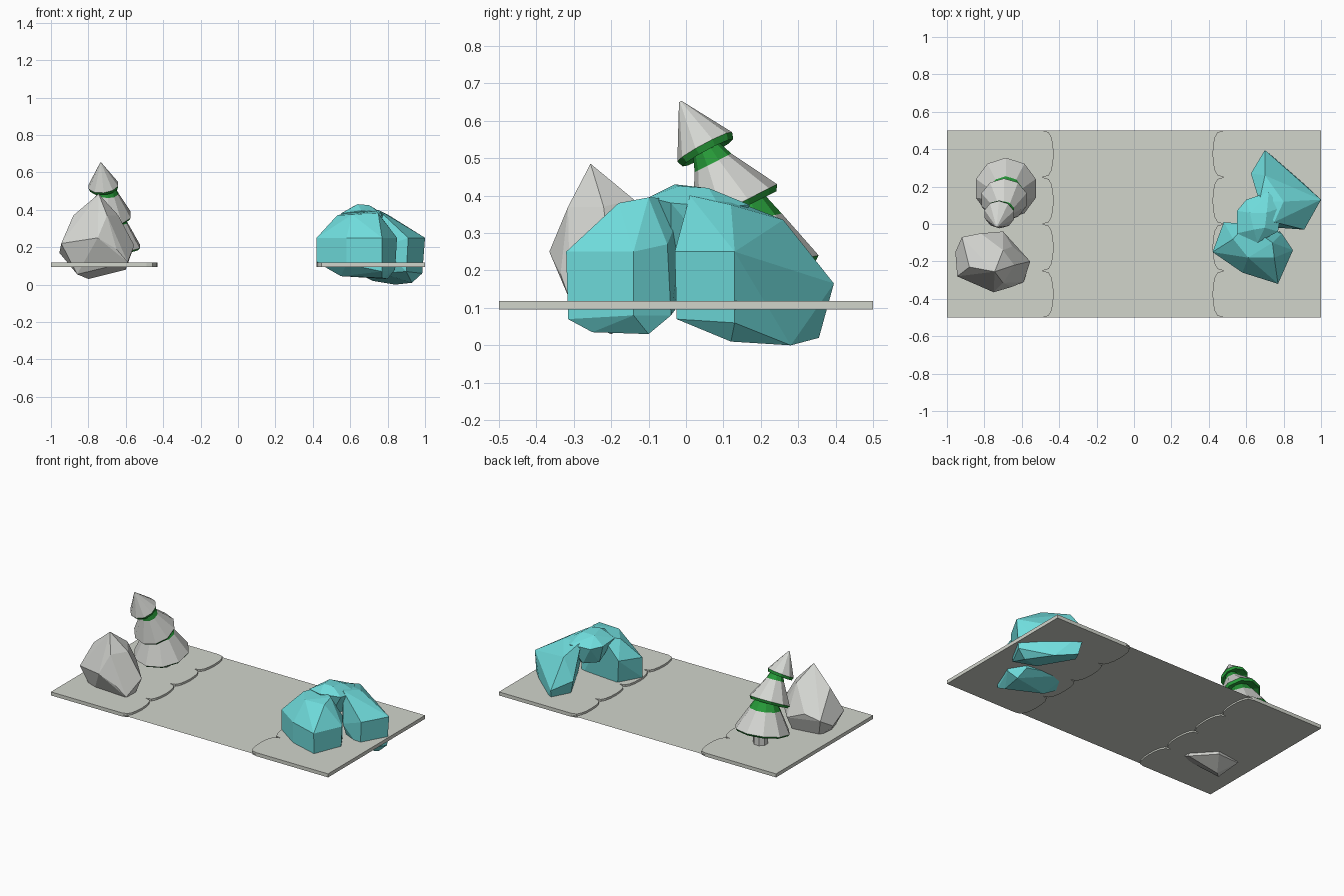
import bpy, bmesh, math
from mathutils import Vector

if "Cube" in bpy.data.objects:
    bpy.data.objects.remove(bpy.data.objects["Cube"])


def material(name, rgb):
    m = bpy.data.materials.new(name)
    m.diffuse_color = (*rgb, 1)
    m.use_nodes = True
    m.node_tree.nodes["Principled BSDF"].inputs["Base Color"].default_value = m.diffuse_color
    return m


snow = material("snow", (0.64, 0.66, 0.60))
pale = material("pale_grey", (0.66, 0.67, 0.64))
green = material("pine_green", (0.02, 0.32, 0.04))
teal = material("ice_teal", (0.16, 0.72, 0.72))


def finish(name, bm, *mats):
    bmesh.ops.recalc_face_normals(bm, faces=bm.faces[:])
    me = bpy.data.meshes.new(name)
    bm.to_mesh(me)
    bm.free()
    for m in mats:
        me.materials.append(m)
    ob = bpy.data.objects.new(name, me)
    bpy.context.collection.objects.link(ob)
    return ob


def hull(name, pts, mat):
    """Faceted boulder wrapped around a few corner points."""
    bm = bmesh.new()
    for p in pts:
        bm.verts.new(p)
    res = bmesh.ops.convex_hull(bm, input=bm.verts[:])
    loose = [v for v in bm.verts if not v.link_faces]
    bmesh.ops.delete(bm, geom=loose, context='VERTS')
    bmesh.ops.dissolve_limit(bm, angle_limit=math.radians(6),
                             verts=bm.verts[:], edges=bm.edges[:])
    return finish(name, bm, mat)


def tier(name, base, axis, rings, mats, sides=10):
    """Tilted lathe; each ring is (radius, height, material of band below)."""
    q = Vector((0, 0, 1)).rotation_difference(Vector(axis))
    bm = bmesh.new()
    loops = []
    for r, h, _ in rings:
        loops.append([bm.verts.new(Vector(base) + q @ Vector((
            r * math.cos(math.tau * (i + .5) / sides),
            r * math.sin(math.tau * (i + .5) / sides), h))) for i in range(sides)])
    for k in range(1, len(loops)):
        for i in range(sides):
            j = (i + 1) % sides
            f = bm.faces.new((loops[k-1][i], loops[k-1][j], loops[k][j], loops[k][i]))
            f.material_index = rings[k][2]
    bm.faces.new(loops[0]).material_index = rings[0][2]
    bm.faces.new(loops[-1]).material_index = rings[-1][2]
    return finish(name, bm, *mats)


# Thin ground sheet
bm = bmesh.new()
bm.faces.new([bm.verts.new(p) for p in
              ((-1, -.5, .105), (1, -.5, .105), (1, .5, .105), (-1, .5, .105))])
finish("ground_sheet", bm, snow)


# Snow banks with scalloped inner edges at both ends
def bank(name, side, reach):
    edge = []
    for k in range(4):
        for i in range(9):
            if k and i == 0:
                continue
            a = math.pi * i / 8
            x = reach + .06 * (1 - math.sin(a) ** 0.6)
            edge.append((side * x, -.5 + .25 * k + .125 * (1 - math.cos(a))))
    outline = [(side, -.5)] + edge + [(side, .5)]
    bm = bmesh.new()
    lo, hi = [[bm.verts.new((x, y, z)) for x, y in outline] for z in (.095, .118)]
    bm.faces.new(lo)
    bm.faces.new(hi)
    n = len(outline)
    for i in range(n):
        j = (i + 1) % n
        bm.faces.new((lo[i], lo[j], hi[j], hi[i]))
    finish(name, bm, snow)


bank("left_snow_bank", -1, .43)
bank("right_snow_bank", 1, .42)

# Leaning snow-covered pine: trunk and three tiers
tier("trunk", (-.675, .195, .1), (0, 0, 1), [(.045, 0, 0), (.045, .15, 0)], [pale], 8)
tier("bottom_branches", (-.685, .19, .205), (0, -.21, .98),
     [(.10, .01, 1), (.158, -.012, 1), (.168, 0, 1), (.095, .13, 0), (.06, .19, 1)], [pale, green])
tier("middle_branches", (-.695, .13, .373), (0, -.45, .89),
     [(.06, .01, 1), (.117, -.016, 1), (.127, 0, 1), (.055, .128, 0), (.035, .18, 1)], [pale, green])
tier("top_branches", (-.72, .05, .53), (-.1, -.47, .87),
     [(.04, .0, 1), (.077, -.018, 1), (.083, 0, 1), (.004, .138, 0)], [pale, green])

# Grey boulder
hull("boulder", [
    (-.745, -.255, .485), (-.88, -.23, .37), (-.70, -.14, .39), (-.64, -.22, .37),
    (-.70, -.315, .37), (-.945, -.28, .22), (-.955, -.15, .17), (-.92, -.07, .22),
    (-.82, -.05, .25), (-.70, -.04, .20), (-.65, -.12, .28), (-.555, -.20, .21),
    (-.75, -.365, .25), (-.65, -.335, .19), (-.59, -.31, .12), (-.60, -.22, .08),
    (-.80, -.20, .03), (-.86, -.26, .055), (-.72, -.09, .08), (-.88, -.11, .09)], pale)

# Ice arch: front leg, rear leg and the lumps that join them
hull("front_ice_leg", [
    (.42, -.15, .25), (.42, -.15, .12), (.58, -.26, .25), (.58, -.26, .11),
    (.77, -.32, .25), (.77, -.315, .07), (.85, -.14, .25), (.84, -.14, .08),
    (.79, -.05, .27), (.78, -.04, .08), (.48, .01, .27), (.50, -.01, .12),
    (.53, -.08, .37), (.61, -.18, .375), (.75, -.18, .38), (.74, -.10, .395),
    (.60, .0, .39), (.55, -.16, .045), (.77, -.25, .035), (.80, -.10, .03)], teal)
hull("rear_ice_leg", [
    (1.0, .13, .25), (.985, .13, .06), (.91, -.03, .25), (.90, -.025, .07),
    (.70, .395, .165), (.72, .355, .02), (.84, .28, 0), (.93, .12, .01),
    (.625, .27, .20), (.66, .26, .05), (.77, .04, .06), (.77, -.02, .20),
    (.75, .01, .40), (.80, .12, .375), (.70, .26, .335), (.67, .12, .39)], teal)
hull("ice_arch_crown", [
    (.55, .07, .37), (.55, -.05, .38), (.66, -.10, .395), (.77, -.04, .38),
    (.79, .09, .37), (.72, .17, .375), (.60, .13, .36), (.64, -.03, .43),
    (.70, -.02, .425), (.71, .06, .42), (.62, .06, .42), (.59, .05, .25),
    (.70, -.04, .25), (.75, .07, .25), (.66, .12, .25)], teal)
